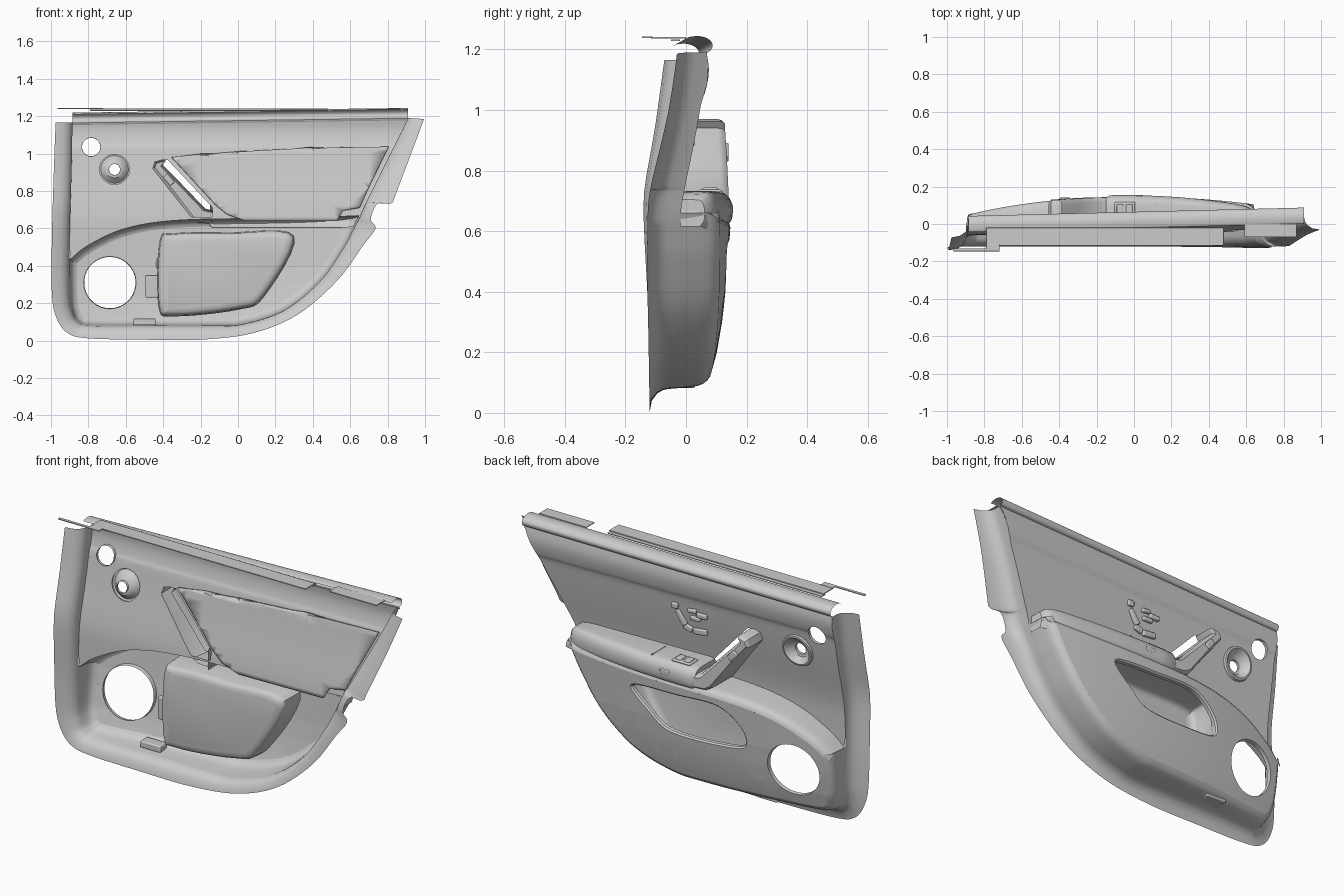
import bpy, bmesh, math
from mathutils import Vector

if "Cube" in bpy.data.objects:
    bpy.data.objects.remove(bpy.data.objects["Cube"])


def spline(keys, n=6, closed=False):
    k = [Vector(p) for p in keys]
    m = len(k)
    out = []
    for i in range(m if closed else m - 1):
        ids = [i - 1, i, i + 1, i + 2]
        a, b, c, d = [k[j % m] if closed else k[min(max(j, 0), m - 1)] for j in ids]
        for s in range(n):
            t = s / n
            out.append(tuple(.5 * (2 * b + (c - a) * t + (2 * a - 5 * b + 4 * c - d) * t * t
                                   + (3 * b - a - 3 * c + d) * t ** 3)))
    if not closed:
        out.append(tuple(k[-1]))
    return out


def interp(table, v):
    if v <= table[0][0]:
        return table[0][1]
    for (a, p), (b, q) in zip(table, table[1:]):
        if v <= b:
            return p + (q - p) * (v - a) / (b - a)
    return table[-1][1]


# Depth against height, and depth functions y(x, z): trim skin, outer flange, lower bulge, pocket, grip
SKIN = spline([(.05, -.05), (.4, -.04), (.58, -.038), (.66, -.034), (.75, -.02), (.85, .0), (.95, .018),
               (1.03, .031), (1.055, .041), (1.1, .051), (1.14, .053), (1.19, .045)], 3)
RIM = spline([(0, -.12), (.3, -.125), (.6, -.132), (.73, -.128), (.87, -.1), (1, -.075), (1.18, -.05)], 3)
BULGE = [(.08, -.082), (.12, -.067), (.2, -.045), (.3, -.028), (.4, -.016), (.62, 0)]


def skin(x, z):
    return .025 * x + interp(SKIN, z)


def rim(x, z):
    return .02 * x * min(1, max(0, z - .4) * 1.6) + interp(RIM, z)


def bulge(x, z):
    return .147 - .083 * (x / .9) ** 2 + interp(BULGE, z)


def back(x, z):
    return -.05


def grip_front(x, z):
    return .142 - .06 * max(0, z - .72)


def inset(pts, d):
    out = []
    for i, p in enumerate(pts):
        t = (Vector(pts[(i + 1) % len(pts)]) - Vector(pts[i - 1])).normalized()
        out.append((p[0] - t.y * d, p[1] + t.x * d))
    return out


def circle(cx, cz, r, n=40):
    return [(cx + r * math.cos(i * math.tau / n), cz + r * math.sin(i * math.tau / n)) for i in range(n)]


def on(pts, f, d=0):
    return [(p[0], f(p[0], p[1]) + d, p[1]) for p in pts]


def finish(name, bm, recalc=True):
    if recalc:
        bmesh.ops.recalc_face_normals(bm, faces=bm.faces[:])
    me = bpy.data.meshes.new(name)
    bm.to_mesh(me)
    bm.free()
    ob = bpy.data.objects.new(name, me)
    bpy.context.collection.objects.link(ob)
    return ob


def loft(name, loops, closed=True, cap=False, cap_first=False):
    bm = bmesh.new()
    rows = [[bm.verts.new(p) for p in lp] for lp in loops]
    n = len(rows[0])
    for a, b in zip(rows, rows[1:]):
        for i in range(n if closed else n - 1):
            j = (i + 1) % n
            bm.faces.new((a[i], a[j], b[j], b[i]))
    if cap:
        bm.faces.new(rows[-1])
    if cap_first:
        bm.faces.new(rows[0])
    return finish(name, bm)


def plate(name, outlines, f, d=0):
    """Fill an outline with holes, cut it into a grid and drape it on f."""
    bm = bmesh.new()
    for lp in outlines:
        vs = [bm.verts.new((p[0], 0, p[1])) for p in lp]
        for i in range(len(vs)):
            bm.edges.new((vs[i - 1], vs[i]))
    bmesh.ops.triangle_fill(bm, use_beauty=True, edges=bm.edges[:], normal=(0, 1, 0))
    cuts = [((0, 0, z), (0, 0, 1)) for z, _ in SKIN + BULGE]
    cuts += [((.1 * i, 0, 0), (1, 0, 0)) for i in range(-9, 10)]
    for co, no in cuts:
        bmesh.ops.bisect_plane(bm, geom=bm.verts[:] + bm.edges[:] + bm.faces[:], plane_co=co, plane_no=no)
    for fc in bm.faces:
        fc.normal_update()
        if fc.normal.y < 0:
            fc.normal_flip()
    for v in bm.verts:
        v.co.y = f(v.co.x, v.co.z) + d
    return finish(name, bm, False)


def block(name, loc, size, rot=0, bevel=.006):
    bm = bmesh.new()
    bmesh.ops.create_cube(bm, size=1)
    for v in bm.verts:
        v.co = Vector(a * b for a, b in zip(v.co, size))
    ob = finish(name, bm)
    ob.location = loc
    ob.rotation_euler.y = rot
    m = ob.modifiers.new("round", 'BEVEL')
    m.width, m.segments = bevel, 3
    return ob


# Outer flange: paired outer / inner edge keys (xo, zo, xi, zi)
edge = spline([(-.975, 1.165, -.885, 1.165), (-.985, .9, -.89, .9), (-.995, .55, -.9, .55),
               (-.995, .25, -.9, .25), (-.97, .12, -.885, .15), (-.91, .04, -.855, .1),
               (-.8, .012, -.79, .082), (-.5, .005, -.5, .08), (-.2, .005, -.15, .08),
               (.08, .04, .03, .09), (.32, .14, .25, .165), (.53, .32, .44, .32), (.67, .51, .56, .49),
               (.735, .6, .62, .6), (.71, .65, .65, .66), (.745, .73, .68, .73), (.82, .735, .69, .75),
               (.85, .8, .73, .83), (.995, 1.185, .91, 1.19)])
inner = [(e[2], e[3]) for e in edge]
rows = []
for t, d in ((0, 0), (.5, .008), (.8, .026), (.95, .045), (1, .065)):
    rows.append(on([(e[0] + (e[2] - e[0]) * t, e[1] + (e[3] - e[1]) * t) for e in edge], rim, d))
rows.append(on(inner, skin))
loft("outer_flange", rows, closed=False)

# Upper skin with handle opening and small holes
left = [p for p in inner if p[0] < -.5 and p[1] > .44]
right = [p for p in inner if p[0] > .5 and p[1] > .67]
low = [p for p in inner if p not in left and p not in right]
crest = spline([(.645, .668), (.3, .655), (-.3, .645), (-.6, .6), (-.8, .51), (-.895, .435)])
opening = [(-.25, .66), (-.14, .66), (-.135, .71), (-.375, .965), (-.41, .965), (-.445, .955), (-.455, .92)]
tweet = (-.66, .915)
plate("upper_skin", [left + crest[::-1] + right, opening, circle(-.785, 1.035, .05), circle(*tweet, .08)], skin)
loft("small_hole_rim", [on(circle(-.785, 1.035, .05), skin), on(circle(-.785, 1.035, .049), skin, -.015)])
loft("tweeter_dish", [on(circle(*tweet, r), skin, d) for r, d in
                      ((.087, 0), (.084, .012), (.074, .014), (.062, 0), (.045, -.018), (.03, -.022), (.029, -.035))])

# Lower bulge with speaker hole and pocket opening
body = low + crest
pocket = spline([(-.43, .38), (-.3, .35), (0, .35), (.13, .43), (.23, .55), (-.05, .57),
                 (-.28, .57), (-.41, .48)], closed=True)
hole = circle(-.685, .31, .14, 56)
face_edge = inset(body, .04)
loft("bulge_wall", [on(body, skin), on(inset(body, .005), bulge, -.055), on(inset(body, .009), bulge, -.03),
                    on(inset(body, .015), bulge, -.015), on(inset(body, .026), bulge, -.005),
                    on(face_edge, bulge)])
plate("bulge_face", [face_edge, hole, pocket], bulge)
loft("speaker_rim", [on(hole, bulge), on(circle(-.685, .31, .137, 56), bulge, -.02)])

# Map pocket box behind the opening
box = spline([(-.425, .18), (-.34, .13), (0, .165), (.14, .235), (.3, .56), (-.05, .58),
              (-.34, .575), (-.42, .53)], closed=True)
loft("map_pocket", [on(pocket, bulge), on(inset(pocket, .008), bulge, -.008), on(inset(pocket, .01), bulge, -.025),
                    on(box, bulge, -.035), on(inset(box, .006), back, .03), on(inset(box, .012), back, .013),
                    on(inset(box, .024), back, .004), on(inset(box, .045), back)], cap=True)
block("pocket_tab", (-.46, .04, .29), (.07, .03, .12))
block("lower_clip", (-.5, .0, .1), (.12, .06, .035))

# Upper insert carried behind the skin
ins = plate("upper_insert", [[(-.355, .98), (-.12, .725), (-.06, .675), (.04, .64), (.53, .64), (.56, .695), (.65, .71),
                              (.7, .82), (.805, 1.035), (.4, 1.03), (0, 1.01), (-.2, .995)]], skin, -.011)
m = ins.modifiers.new("thickness", 'SOLIDIFY')
m.thickness, m.offset = .014, 0

# Armrest
sections = []
for x, s in ((-.15, .93), (-.13, 1), (-.05, 1), (.05, 1), (.15, 1), (.25, 1), (.35, 1), (.45, 1), (.54, 1),
             (.59, .97), (.62, .9), (.64, .7)):
    yb, yf = skin(x, .72), .153 - .13 * (x + .05) ** 2
    prof = spline([(0, .73), (.7, .73), (.9, .718), (1, .685), (.98, .635), (.8, .605)], 4)
    sections.append([(x, yb + (yf - yb) * u * s, .64 + (z - .64) * s) for u, z in prof])
loft("armrest", sections, closed=False)
for name, sec in (("armrest_pod_end", sections[0]), ("armrest_tail_end", sections[-1])):
    loft(name, [sec, [(p[0], skin(p[0], .66), min(p[2], .71)) for p in sec]], closed=False)
block("armrest_seam", (.12, .06, .73), (.006, .12, .006), bevel=.001)
block("window_switch_base", (-.05, .08, .731), (.11, .075, .012))
for i in (-1, 1):
    block("window_switch", (-.05 + i * .025, .08, .738), (.035, .05, .014))
block("armrest_button", (.02, .148, .675), (.06, .014, .03))

# Pull handle beside the slot, hollow at the back
grip = [(-.25, .655), (-.21, .63), (-.14, .625), (-.125, .66), (-.13, .695), (-.175, .705), (-.29, .825),
        (-.402, .94), (-.385, .962), (-.41, .97), (-.445, .958), (-.457, .92), (-.36, .8)]
loft("pull_handle", [on(grip, skin), on(grip, grip_front, -.024), on(inset(grip, .004), grip_front, -.01),
                     on(inset(grip, .014), grip_front)], cap=True)
block("lock_button", (-.37, .134, .86), (.032, .014, .06), -.7)

# Seat switches on the insert
for x, z, w, h, r in ((-.11, .96, .06, .025, 0), (-.055, .975, .05, .02, .1), (-.07, .935, .06, .022, 0),
                      (-.09, .865, .08, .03, .1), (-.02, .87, .05, .03, -.3), (.015, .92, .085, .028, -1),
                      (.045, .98, .035, .03, 0)):
    block("seat_switch", (x, skin(x, z) + .004, z), (w, .022, h), r)

# Window sill roll along the top, open at the back
sill = []
for x in (-.885, -.6, -.3, 0, .3, .6, .91):
    prof = spline([(.046, 1.165), (.042, 1.176), (.058, 1.183), (.065, 1.203), (.05, 1.222), (.02, 1.231),
                   (-.012, 1.228), (-.022, 1.222)], 4)
    sill.append([(x, y + .025 * x, z + .014 * x) for y, z in prof])
loft("window_sill", sill, closed=False)

# Thin sealing strips behind the sill
for x0, x1, y0, y1, z in ((-.79, .48, -.115, -.035, 1.238), (-.79, .48, -.05, -.02, 1.23),
                          (.59, .87, -.07, .0, 1.238), (-.965, -.78, -.146, -.13, 1.24),
                          (-.79, -.72, -.146, -.11, 1.24)):
    block("seal_strip", ((x0 + x1) / 2, (y0 + y1) / 2, z), (x1 - x0, y1 - y0, .005), 0, .001)

bpy.ops.object.select_all(action='SELECT')
bpy.context.view_layer.objects.active = ins
bpy.ops.object.shade_smooth_by_angle(angle=math.radians(35))
